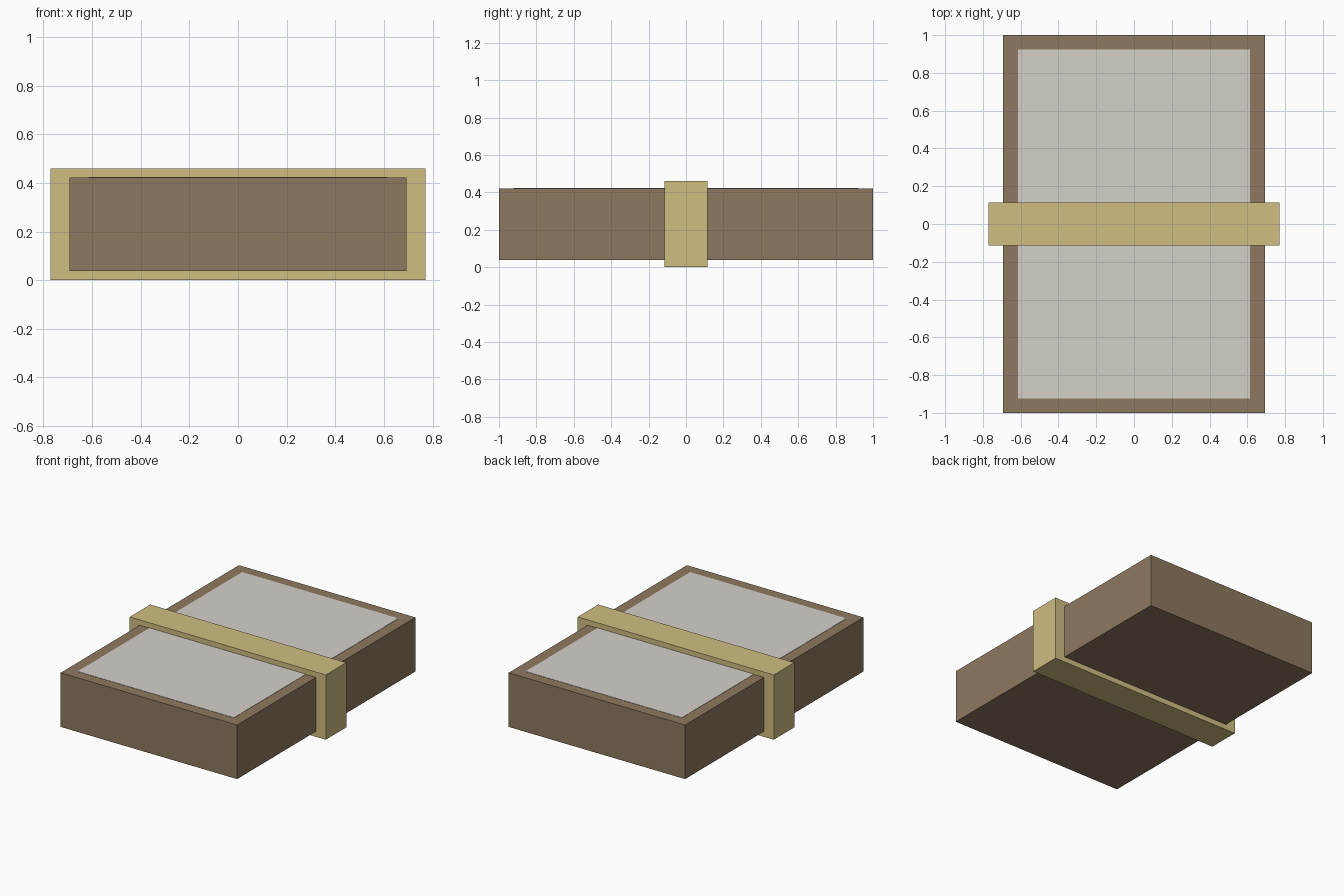
import bpy

if "Cube" in bpy.data.objects:
    bpy.data.objects.remove(bpy.data.objects["Cube"])


def material(name, rgb):
    mat = bpy.data.materials.new(name)
    mat.diffuse_color = (*rgb, 1.0)
    mat.use_nodes = True
    mat.node_tree.nodes["Principled BSDF"].inputs["Base Color"].default_value = mat.diffuse_color
    return mat


def box(name, half_x, half_y, z0, z1, mat):
    """Box centred on x and y, spanning z0 to z1."""
    bpy.ops.mesh.primitive_cube_add(size=1, location=(0, 0, (z0 + z1) / 2))
    obj = bpy.context.object
    obj.name = name
    obj.scale = (2 * half_x, 2 * half_y, z1 - z0)
    bpy.ops.object.transform_apply(location=False, rotation=False, scale=True)
    obj.data.materials.append(mat)
    return obj


brown = material("brown", (0.27, 0.19, 0.115))
tan = material("tan", (0.62, 0.51, 0.22))
pale = material("pale_grey", (0.66, 0.64, 0.59))

# Main block
box("block", 0.693, 1.0, 0.038, 0.422, brown)

# Thin pale panel set into the top, leaving a brown border
box("top_panel", 0.614, 0.923, 0.402, 0.424, pale)

# Band wrapped across the middle
box("band", 0.77, 0.115, 0.0, 0.46, tan)
